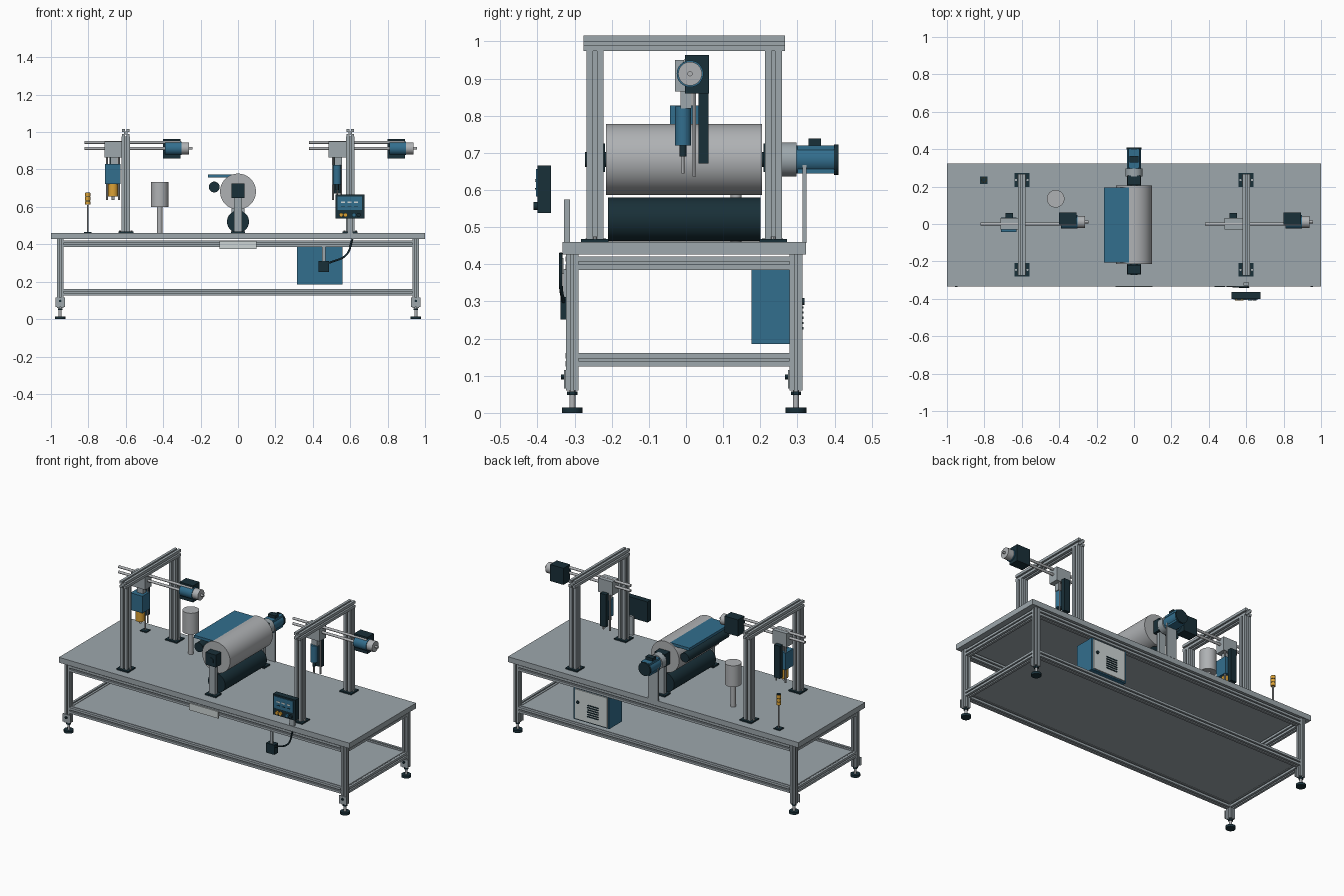
import bpy, bmesh
from mathutils import Matrix, Vector

if "Cube" in bpy.data.objects:
    bpy.data.objects.remove(bpy.data.objects["Cube"], do_unlink=True)


def material(name, rgb):
    m = bpy.data.materials.new(name)
    col = [c ** 2.2 for c in rgb] + [1]
    m.use_nodes = True
    m.diffuse_color = col
    m.node_tree.nodes["Principled BSDF"].inputs["Base Color"].default_value = col
    return m


GREY = material("aluminium grey", (.61, .65, .67))
STEEL = material("light steel", (.68, .69, .70))
BLUE = material("steel blue", (.21, .43, .55))
DARK = material("dark slate", (.12, .20, .23))
WHITE = material("pale grey", (.80, .83, .83))
AMBER = material("amber", (.86, .63, .22))

AXES = {
    "x": Matrix(((0, 0, 1), (1, 0, 0), (0, 1, 0))).to_4x4(),
    "y": Matrix(((1, 0, 0), (0, 0, 1), (0, -1, 0))).to_4x4(),
    "z": Matrix.Identity(4),
}
YC = -.005  # centre line of the bench in y


def finish(name, bm, mat, smooth=False):
    bmesh.ops.recalc_face_normals(bm, faces=bm.faces)
    me = bpy.data.meshes.new(name)
    bm.to_mesh(me)
    bm.free()
    me.materials.append(mat)
    ob = bpy.data.objects.new(name, me)
    bpy.context.collection.objects.link(ob)
    if smooth:
        bpy.ops.object.select_all(action="DESELECT")
        ob.select_set(True)
        bpy.context.view_layer.objects.active = ob
        bpy.ops.object.shade_smooth_by_angle()
    return ob


def box(name, xs, ys, zs, mat):
    lo, hi = Vector((xs[0], ys[0], zs[0])), Vector((xs[1], ys[1], zs[1]))
    bm = bmesh.new()
    bmesh.ops.create_cube(bm, size=1, matrix=Matrix.Translation((lo + hi) / 2)
                          @ Matrix.Diagonal((*(hi - lo), 1)))
    return finish(name, bm, mat)


def cyl(name, axis, centre, span, r, mat, sides=32):
    """Cylinder along axis from span[0] to span[1]; centre gives the other two coordinates."""
    c = Vector(centre)
    c["xyz".index(axis)] = sum(span) / 2
    bm = bmesh.new()
    bmesh.ops.create_cone(bm, cap_ends=True, segments=sides, radius1=r, radius2=r,
                          depth=abs(span[1] - span[0]),
                          matrix=Matrix.Translation(c) @ AXES[axis])
    return finish(name, bm, mat, True)


def extrusion(name, axis, centre, span, w, mat=GREY):
    """Square slotted profile swept along an axis."""
    h, s, d = w / 2, w * .11, w * .28
    side = [(-h, -h), (-s, -h), (-s, -h + d), (s, -h + d), (s, -h)]
    pts = []
    for _ in range(4):
        pts += side
        side = [(-y, x) for x, y in side]
    c = Vector(centre)
    c["xyz".index(axis)] = span[0]
    bm = bmesh.new()
    f = bm.faces.new([bm.verts.new((x, y, 0)) for x, y in pts])
    ext = bmesh.ops.extrude_face_region(bm, geom=[f])["geom"]
    for v in ext:
        if isinstance(v, bmesh.types.BMVert):
            v.co.z = span[1] - span[0]
    f2 = [g for g in bm.faces if len(g.verts) > 4]
    bmesh.ops.triangulate(bm, faces=f2)
    bm.transform(Matrix.Translation(c) @ AXES[axis])
    return finish(name, bm, mat)


# Bench frame: top, shelf, legs, feet and rails
box("table_top", (-1, 1), (YC - .328, YC + .328), (.427, .46), GREY)
box("lower_shelf", (-.95, .95), (YC - .30, YC + .30), (.15, .158), GREY)
for sx in (-1, 1):
    x = sx * .951
    for sy in (-1, 1):
        y = YC + sy * .301
        extrusion("leg", "z", (x, y, 0), (.06, .427), .034)
        cyl("foot_pad", "z", (x, y, 0), (0, .015), .028, DARK)
        cyl("foot_stem", "z", (x, y, 0), (.015, .06), .008, STEEL, 16)
        cyl("foot_nut", "z", (x, y, 0), (.048, .058), .014, DARK, 6)
        box("leg_bracket", (x - .026, x + .026), (y - .022, y - .017), (.065, .115), GREY)
        cyl("bracket_bolt", "y", (x, 0, .097), (y - .03, y - .022), .007, DARK, 12)
    for z in (.403, .143):
        extrusion("end_rail", "y", (x, 0, z), (YC - .284, YC + .284), .036)
for sy in (-1, 1):
    for z in (.403, .143):
        extrusion("long_rail", "x", (0, YC + sy * .301, z), (-.934, .934), .036)
box("front_label_plate", (-.1, .1), (-.337, -.33), (.374, .417), WHITE)


# Gantries with a horizontal slide and drive
def gantry(gx, tool_x, half):
    for sy in (-1, 1):
        y = YC + sy * .24
        extrusion("gantry_post", "z", (gx, y, 0), (.46, .975), .046)
        box("gantry_base", (gx - .04, gx + .04), (y - .037, y + .037), (.46, .468), DARK)
        for dx in (-.031, .031):
            cyl("base_bolt", "z", (gx + dx, y, 0), (.468, .475), .006, STEEL, 8)
    extrusion("gantry_beam", "y", (gx, 0, .995), (YC - .271, YC + .271), .042)
    for z in (.945, .912):
        cyl("slide_rod", "x", (0, 0, z), (gx - .22, gx + .29), .008, STEEL, 16)
    box("slide_carriage", (gx - .115, gx - .018), (-.03, .032), (.865, .95), GREY)
    # Drive: housing, motor, hand wheel
    box("drive_housing", (gx + .2, gx + .292), (-.003, .062), (.86, .963), DARK)
    cyl("drive_motor", "x", (0, .011, .913), (gx + .21, gx + .298), .036, BLUE)
    cyl("drive_flange", "x", (0, .011, .913), (gx + .298, gx + .338), .032, STEEL)
    cyl("drive_shaft", "x", (0, .011, .913), (gx + .338, gx + .357), .007, STEEL, 16)
    # Cable chain and guide rods hanging from the carriage
    box("cable_chain", (tool_x - .02, tool_x + .02), (.033, .06), (.672, .875), DARK)
    for s in (-1, 1):
        cyl("guide_rod", "z", (tool_x + s * half, .022, 0), (.637, .87), .005, STEEL, 12)
    box("tool_link", (tool_x - .015, tool_x + .025), (-.015, .015), (.82, .87), GREY)


gantry(-.6, -.668, .032)
gantry(.6, .53, .022)

# Left tool: box head with amber nozzle block
box("tool_box", (-.71, -.628), (-.043, .034), (.722, .828), BLUE)
cyl("tool_amber_block", "z", (-.668, -.005, 0), (.655, .722), .027, AMBER)
cyl("tool_tip", "z", (-.668, -.005, 0), (.637, .655), .007, STEEL, 16)
# Right tool: slim cylinder with nozzle
cyl("tool_cylinder", "z", (.53, -.008, 0), (.72, .825), .022, BLUE)
cyl("tool_nozzle", "z", (.53, -.008, 0), (.69, .72), .009, DARK, 16)
cyl("tool_tip", "z", (.53, -.008, 0), (.645, .69), .004, STEEL, 12)

# Central drum, pressure roller, guide plate
DZ = .682
cyl("main_drum", "y", (0, 0, DZ), (-.215, .205), .096, STEEL, 64)
cyl("pressure_roller", "y", (0, 0, .521), (-.21, .2), .059, DARK, 48)
cyl("small_roller", "y", (-.127, 0, .706), (-.205, .195), .029, DARK)
box("guide_plate", (-.16, 0), (-.205, .195), (.757, .774), BLUE)
for sy in (-1, 1):
    y = YC + sy * .238
    a, b = sorted((y - sy * .012, y + sy * .012))
    box("drum_stand", (-.021, .021), (a, b), (.46, .66), GREY)
    box("stand_base", (-.037, .037), (y - .028, y + .028), (.46, .469), DARK)
    box("bearing_block", (-.036, .036), (y - .025, y + .025), (.648, .725), DARK)
    cyl("bearing_cap", "y", (0, 0, DZ), (y - .029, y + .029), .02, DARK)

# Drum motor at the back
cyl("gear_flange", "y", (0, 0, DZ), (.255, .297), .046, GREY)
cyl("motor_body", "y", (0, 0, DZ), (.297, .4), .038, BLUE)
for z in (DZ - .032, DZ + .032):
    box("motor_fins", (-.03, .03), (.3, .4), (z - .006, z + .006), BLUE)
cyl("motor_end", "y", (0, 0, DZ), (.398, .41), .041, DARK)
box("terminal_box", (-.025, .025), (.33, .364), (.71, .738), DARK)
box("motor_support", (-.035, .035), (.314, .324), (.458, .678), GREY)

# Tank on a stem
cyl("tank", "z", (-.419, .135, 0), (.6, .732), .047, STEEL, 48)
cyl("tank_stem", "z", (-.419, .135, 0), (.46, .6), .015, STEEL)

# Signal beacon
bx, by = -.803, .235
box("beacon_base", (bx - .021, bx + .021), (by - .02, by + .02), (.46, .466), DARK)
cyl("beacon_pole", "z", (bx, by, 0), (.466, .61), .005, STEEL, 12)
for i in range(3):
    z = .612 + i * .022
    cyl("beacon_lamp", "z", (bx, by, 0), (z, z + .018), .014, AMBER, 20)
    cyl("beacon_band", "z", (bx, by, 0), (z + .018, z + .022), .012, DARK, 20)

# Operator panel and its post
box("panel_case", (.52, .675), (-.4, -.364), (.538, .666), DARK)
box("panel_screen", (.532, .662), (-.404, -.4), (.583, .656), BLUE)
for i in range(3):
    box("screen_icon", (.55 + i * .035, .572 + i * .035), (-.406, -.404), (.622, .63), WHITE)
    box("screen_line", (.55 + i * .035, .572 + i * .035), (-.406, -.404), (.602, .606), DARK)
for x, m in ((.552, AMBER), (.575, AMBER), (.62, BLUE), (.645, DARK)):
    cyl("panel_button", "y", (x, 0, .557), (-.41, -.4), .011, m, 16)
box("panel_post", (.585, .615), (-.328, -.312), (.46, .575), GREY)

# Hanging junction box with cable
box("junction_box", (.43, .487), (-.338, -.3), (.252, .312), DARK)
box("junction_hanger", (.45, .469), (-.33, -.322), (.312, .387), GREY)
cu = bpy.data.curves.new("junction_cable", "CURVE")
cu.dimensions, cu.bevel_depth, cu.bevel_resolution = "3D", .005, 2
sp = cu.splines.new("BEZIER")
sp.bezier_points.add(2)
for p, co in zip(sp.bezier_points, ((.487, -.33, .3), (.58, -.337, .345), (.612, -.337, .43))):
    p.co = co
    p.handle_left_type = p.handle_right_type = "AUTO"
cu.materials.append(DARK)
bpy.context.collection.objects.link(bpy.data.objects.new("junction_cable", cu))

# Control cabinet with rear door, vents and lock
box("cabinet", (.315, .56), (.177, .305), (.185, .385), BLUE)
box("cabinet_door", (.325, .55), (.305, .312), (.192, .378), WHITE)
cyl("door_lock", "y", (.525, 0, .3), (.312, .319), .009, DARK, 16)
for i in range(6):
    z = .225 + i * .014
    box("door_vent", (.385, .46), (.312, .316), (z, z + .006), DARK)
